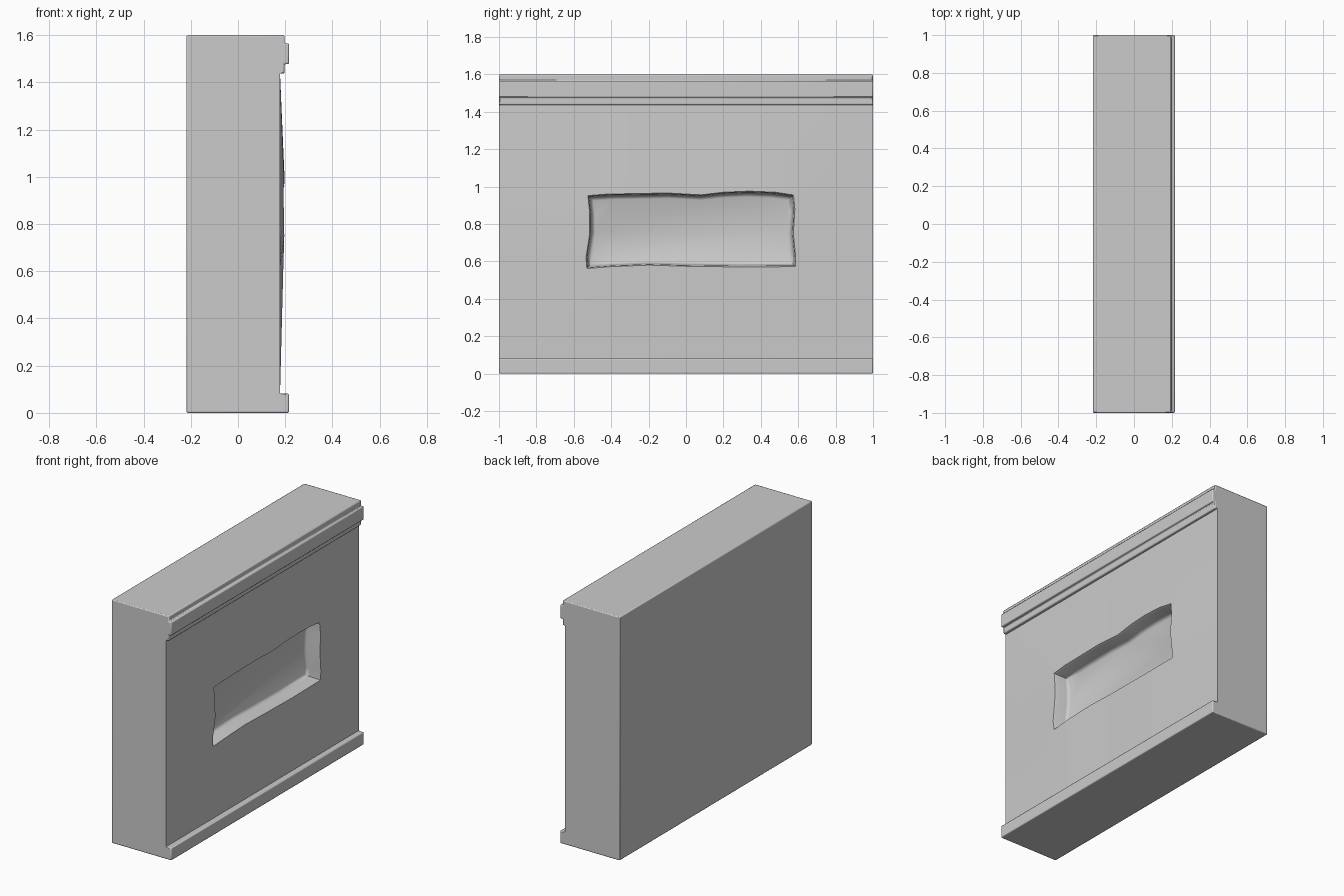
import bpy, bmesh

if "Cube" in bpy.data.objects:
    bpy.data.objects.remove(bpy.data.objects["Cube"])

PANEL_X, Z_LOW, Z_HIGH = 0.178, 0.082, 1.437


def finish(name, bm, bevel=0.0):
    bmesh.ops.recalc_face_normals(bm, faces=bm.faces)
    mesh = bpy.data.meshes.new(name)
    bm.to_mesh(mesh)
    bm.free()
    ob = bpy.data.objects.new(name, mesh)
    bpy.context.collection.objects.link(ob)
    if bevel:
        mod = ob.modifiers.new("soft_edges", 'BEVEL')
        mod.width, mod.segments = bevel, 2
        mod.limit_method = 'ANGLE'
    bpy.ops.object.select_all(action='DESELECT')
    ob.select_set(True)
    bpy.context.view_layer.objects.active = ob
    bpy.ops.object.shade_smooth_by_angle(angle=0.8)
    return ob


# Wall body: side profile (x, z) swept along y, left open where the panel sits
profile = [(PANEL_X, Z_HIGH), (0.197, Z_HIGH), (0.197, 1.477), (0.216, 1.477),
           (0.216, 1.565), (0.197, 1.565), (0.197, 1.6), (-0.218, 1.6),
           (-0.218, 0), (0.216, 0), (0.216, Z_LOW), (PANEL_X, Z_LOW)]
bm = bmesh.new()
near = [bm.verts.new((x, -1, z)) for x, z in profile]
far = [bm.verts.new((x, 1, z)) for x, z in profile]
for i in range(len(profile) - 1):
    bm.faces.new((near[i], near[i + 1], far[i + 1], far[i]))
bm.faces.new(near)
bm.faces.new(far[::-1])
finish("wall_body", bm, 0.006)

# Front panel: uneven rim of the niche (y, z, x), one list per side, corner first
sides = {
    'top': [(-0.525, 0.952, .192), (-0.42, 0.96, .196), (-0.1, 0.966, .195), (0.08, 0.956, .192),
            (0.2, 0.97, .196), (0.34, 0.976, .198), (0.48, 0.97, .195)],
    'right': [(0.575, 0.955, .190), (0.582, 0.88, .192), (0.574, 0.75, .194), (0.586, 0.63, .192)],
    'bottom': [(0.585, 0.572, .188), (0.3, 0.57, .190), (0, 0.574, .188),
               (-0.2, 0.58, .189), (-0.4, 0.572, .190)],
    'left': [(-0.53, 0.562, .188), (-0.535, 0.62, .192), (-0.515, 0.75, .196), (-0.515, 0.86, .194)],
}
corner = {'top': (-1, Z_HIGH), 'right': (1, Z_HIGH), 'bottom': (1, Z_LOW), 'left': (-1, Z_LOW)}
outer, rim = [], []
for side, pts in sides.items():
    for k, (y, z, x) in enumerate(pts):
        if k == 0:
            oy, oz = corner[side]
        elif side in ('top', 'bottom'):
            oy, oz = y, corner[side][1]
        else:
            oy, oz = corner[side][0], z
        outer.append((PANEL_X, oy, oz))
        rim.append((x, y, z))


def inset(amount, depth=None, drop=0.0):
    cy, cz = 0.03, 0.766
    return [((x - drop) if depth is None else depth,
             cy + (y - cy) * (1 - amount / 0.55),
             cz + (z - cz) * (1 - amount / 0.2)) for x, y, z in rim]


# Rings run from the panel border over the rim, down the niche walls to its floor
rings = [outer, rim, inset(0.006, drop=0.012), inset(0.012, 0.115),
         inset(0.017, 0.102), inset(0.03, 0.096)]
bm = bmesh.new()
loops = [[bm.verts.new(p) for p in ring] for ring in rings]
n = len(rim)
for a, b in zip(loops, loops[1:]):
    for i in range(n):
        j = (i + 1) % n
        bm.faces.new((a[i], a[j], b[j], b[i]))
floor = bm.faces.new(loops[-1])
bmesh.ops.recalc_face_normals(bm, faces=bm.faces)
if floor.normal.x < 0:
    bmesh.ops.reverse_faces(bm, faces=bm.faces)
finish("niche_panel", bm)
